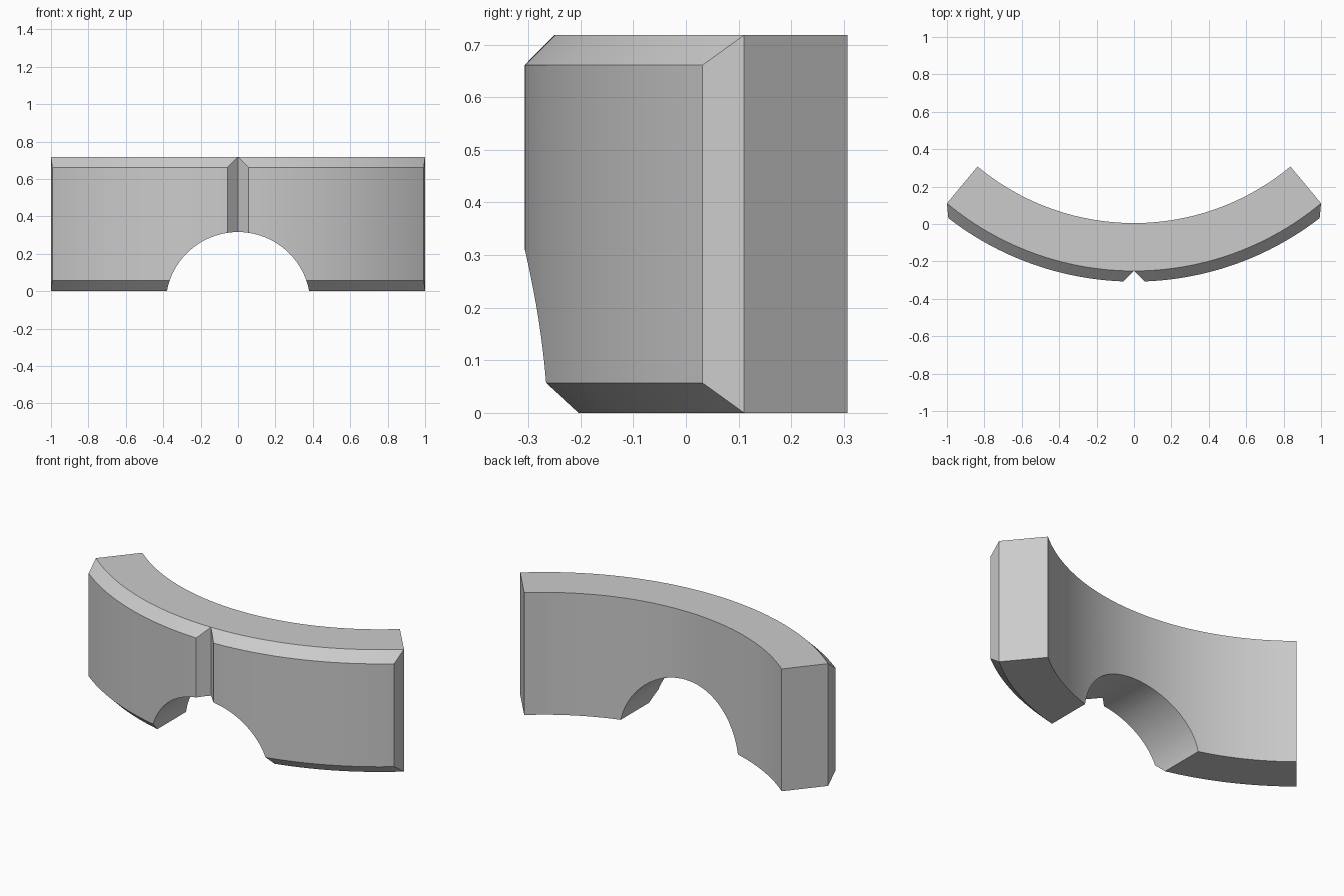
import bpy, bmesh
from math import sin, cos, radians

if "Cube" in bpy.data.objects:
    bpy.data.objects.remove(bpy.data.objects["Cube"])

CENTRE_Y = 1.313                      # common centre of the arcs
R_IN, R_EDGE, R_FRONT = 1.308, 1.564, 1.621
HEIGHT, CHAMFER = 0.718, 0.057
END, GROOVE = radians(39.75), radians(1.99)
STEPS = 32

stone = bpy.data.materials.new("light_grey")
stone.use_nodes = True
grey = (0.6, 0.6, 0.6, 1)
stone.diffuse_color = grey
stone.node_tree.nodes["Principled BSDF"].inputs["Base Color"].default_value = grey


def section(bm, angle, full):
    """Cross-section of the wall; closed sections lose the raised front."""
    r, c = (R_FRONT, CHAMFER) if full else (R_EDGE, 0)
    profile = [(R_IN, 0), (R_EDGE, 0), (r, c),
               (r, HEIGHT - c), (R_EDGE, HEIGHT), (R_IN, HEIGHT)]
    return [bm.verts.new((p * sin(angle), CENTRE_Y - p * cos(angle), z)) for p, z in profile]


# Curved wall: two raised, chamfered halves meeting in a V groove
stations = [(GROOVE + (END - 2 * GROOVE) * i / STEPS, True) for i in range(STEPS + 1)]
stations.append((END, False))
stations = [(-a, f) for a, f in reversed(stations)] + [(0, False)] + stations

bm = bmesh.new()
rings = [section(bm, a, f) for a, f in stations]
for a, b in zip(rings, rings[1:]):
    for i in range(len(a)):
        j = (i + 1) % len(a)
        bm.faces.new((a[i], a[j], b[j], b[i]))
bm.faces.new(rings[0])
bm.faces.new(rings[-1])
bmesh.ops.remove_doubles(bm, verts=bm.verts, dist=0.0001)
bmesh.ops.recalc_face_normals(bm, faces=bm.faces)
mesh = bpy.data.meshes.new("curved_wall")
bm.to_mesh(mesh)
bm.free()
wall = bpy.data.objects.new("curved_wall", mesh)
bpy.context.collection.objects.link(wall)
mesh.materials.append(stone)

# Arched opening cut straight through from front to back
bpy.ops.mesh.primitive_cylinder_add(vertices=96, radius=0.387, depth=2,
                                    location=(0, 0, -0.071), rotation=(radians(90), 0, 0))
cutter = bpy.context.object
cutter.name = "arch_cutter"
cutter.hide_render = True
cutter.data.materials.append(stone)

cut = wall.modifiers.new("arch", 'BOOLEAN')
cut.operation, cut.solver, cut.object = 'DIFFERENCE', 'EXACT', cutter
bpy.ops.object.select_all(action='DESELECT')
wall.select_set(True)
bpy.context.view_layer.objects.active = wall
bpy.ops.object.modifier_apply(modifier=cut.name)
bpy.data.objects.remove(cutter)
bpy.ops.object.shade_smooth_by_angle(angle=radians(25))
